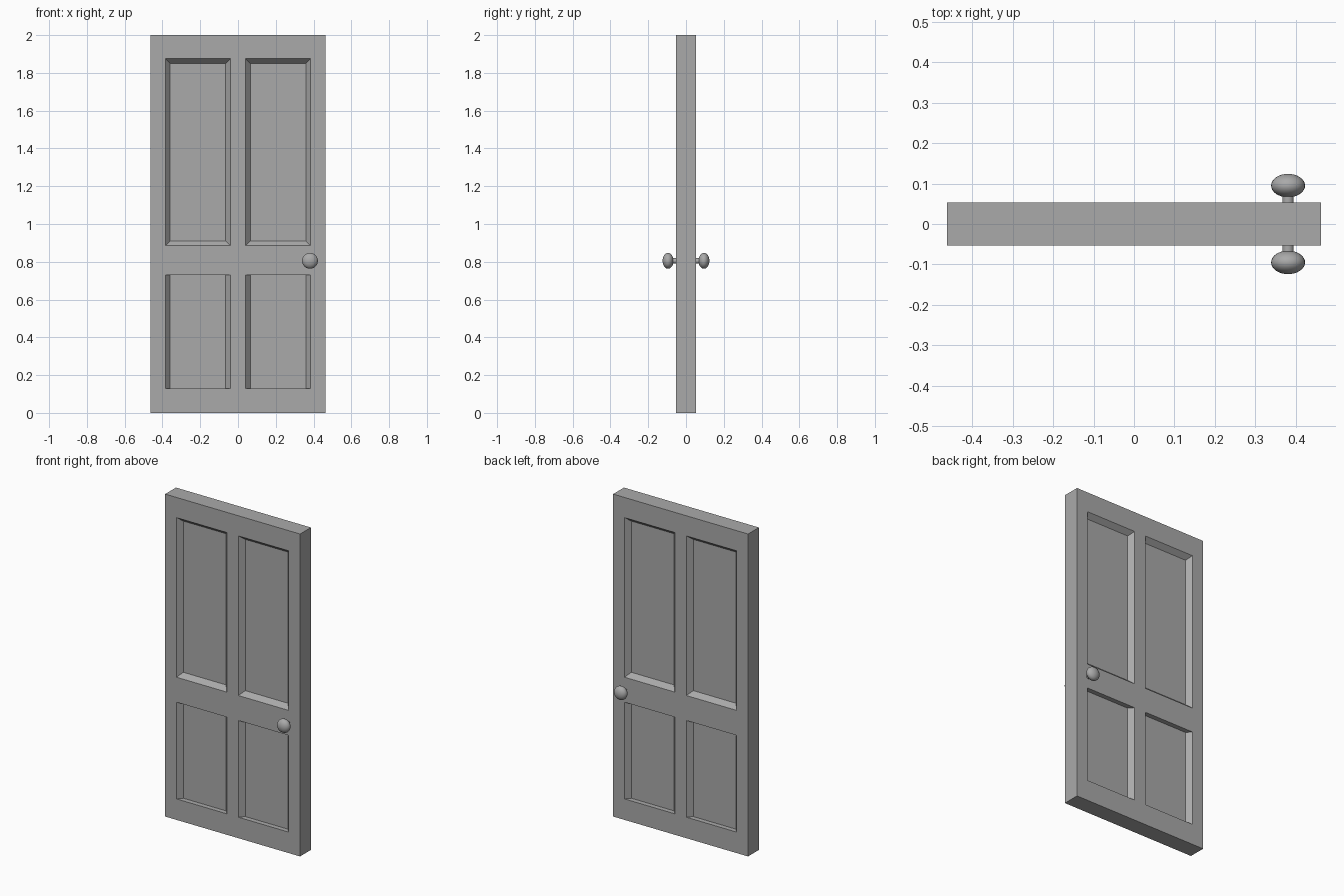
import bpy
import bmesh
import math

cube = bpy.data.objects.get("Cube")
if cube:
    bpy.data.objects.remove(cube, do_unlink=True)

# One grey for the whole door
grey = bpy.data.materials.new("plain grey")
grey.use_nodes = True
colour = (0.4, 0.4, 0.4, 1.0)
grey.diffuse_color = colour
grey.node_tree.nodes["Principled BSDF"].inputs["Base Color"].default_value = colour

HALF_DEPTH = 0.053
RECESS = 0.03
BEVEL = 0.026
KNOB_X, KNOB_Z = 0.381, 0.805

# Stile and rail lines; panels sit in the odd cells
xs = [-0.463, -0.385, -0.04, 0.04, 0.385, 0.463]
zs = [0.0, 0.13, 0.73, 0.885, 1.875, 2.0]


def build_door():
    bm = bmesh.new()
    grid = [[bm.verts.new((x, -HALF_DEPTH, z)) for x in xs] for z in zs]
    panels = []
    for r in range(len(zs) - 1):
        for c in range(len(xs) - 1):
            face = bm.faces.new((grid[r][c], grid[r][c + 1],
                                 grid[r + 1][c + 1], grid[r + 1][c]))
            if r % 2 and c % 2:
                panels.append((face, r))

    # Edges of the slab, reaching back to the mirror plane
    rim = [e for e in bm.edges if e.is_boundary]
    out = bmesh.ops.extrude_edge_only(bm, edges=rim)
    for v in out["geom"]:
        if isinstance(v, bmesh.types.BMVert):
            v.co.y = 0

    # Recessed panels: sloped all round above, only at the sides below
    for face, row in panels:
        inner = bmesh.ops.extrude_discrete_faces(bm, faces=[face])["faces"][0]
        mid = inner.calc_center_median()
        for v in inner.verts:
            v.co.y += RECESS
            v.co.x -= math.copysign(BEVEL, v.co.x - mid.x)
            if row == 3:
                v.co.z -= math.copysign(BEVEL, v.co.z - mid.z)

    bmesh.ops.recalc_face_normals(bm, faces=bm.faces[:])
    mesh = bpy.data.meshes.new("door_slab")
    bm.to_mesh(mesh)
    bm.free()
    door = bpy.data.objects.new("door_slab", mesh)
    bpy.context.collection.objects.link(door)
    mirror = door.modifiers.new("both_faces", 'MIRROR')
    mirror.use_axis = (False, True, False)
    mesh.materials.append(grey)


def finish(name):
    obj = bpy.context.object
    obj.name = name
    obj.data.materials.append(grey)
    bpy.ops.object.shade_smooth_by_angle(angle=math.radians(40))


build_door()

# Spindle through the door with a flattened knob on each end
bpy.ops.mesh.primitive_cylinder_add(
    vertices=24, radius=0.014, depth=0.17,
    location=(KNOB_X, 0, KNOB_Z), rotation=(math.pi / 2, 0, 0))
finish("knob_spindle")

for name, side in (("front_knob", -1), ("back_knob", 1)):
    bpy.ops.mesh.primitive_uv_sphere_add(
        segments=24, ring_count=16, radius=0.042,
        location=(KNOB_X, side * 0.095, KNOB_Z), rotation=(math.pi / 2, 0, 0))
    bpy.context.object.scale.z = 0.69
    finish(name)
